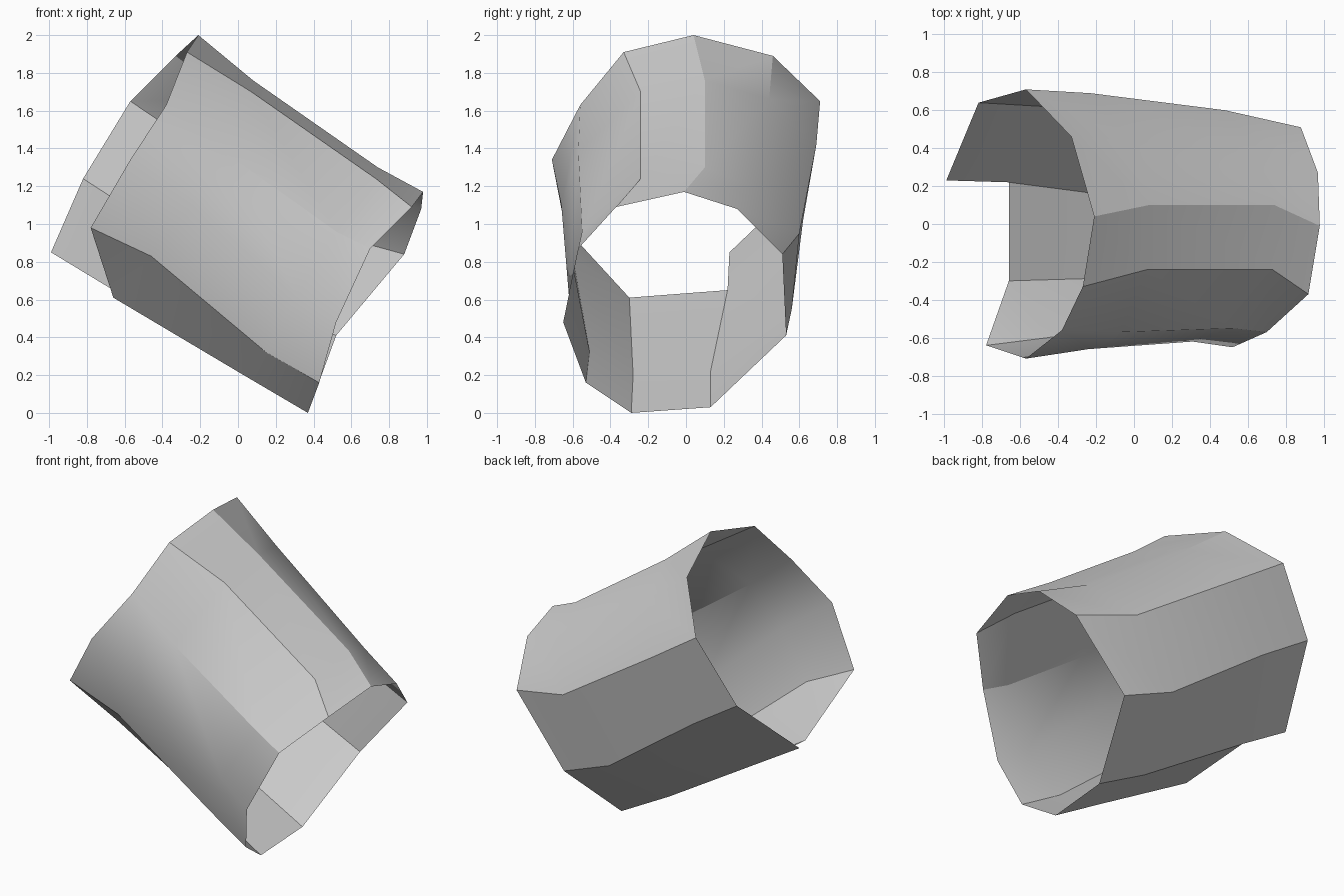
import bpy
import bmesh
import math

default_cube = bpy.data.objects.get("Cube")
if default_cube:
    bpy.data.objects.remove(default_cube, do_unlink=True)


def make_material(name, colour):
    material = bpy.data.materials.new(name)
    material.use_nodes = True
    material.diffuse_color = colour
    shader = material.node_tree.nodes["Principled BSDF"]
    shader.inputs["Base Color"].default_value = colour
    return material


# Lengthwise ribs of the tube, each a path from the upper to the lower mouth
ridge = [(-.21, .04, 2), (.08, .1, 1.76), (.74, .1, 1.3), (.98, -.01, 1.17)]
front_shoulder = [(-.27, -.33, 1.91), (.07, -.24, 1.7), (.73, -.24, 1.24), (.92, -.37, 1.09)]
front_upper = [(-.38, -.56, 1.63), (-.07, -.57, 1.38), (.52, -.55, .96), (.7, -.57, .87)]
front_middle = [(-.57, -.71, 1.34), (-.24, -.66, 1.1), (.31, -.62, .62), (.52, -.65, .48)]
front_lower = [(-.78, -.64, .98), (-.46, -.6, .83), (.15, -.51, .32), (.43, -.53, .16)]
front_keel = [None, (-.66, -.3, .61), (.03, -.28, .2), (.37, -.29, 0)]
back_keel = [(-.99, .23, .85), (-.66, .22, .65), (.03, .13, .22), (.38, .13, .03)]
back_lower = [(-.82, .64, 1.24), (-.48, .62, 1.02), (.17, .56, .55), (.52, .53, .41)]
back_middle = [(-.57, .71, 1.65), (-.23, .69, 1.42), (.48, .6, .95), (.88, .51, .84)]
back_shoulder = [(-.33, .46, 1.89), (-.03, .44, 1.66), (.67, .37, 1.19), (.97, .27, 1.08)]

ribs = [ridge, front_shoulder, front_upper, front_middle, front_lower,
        front_keel, back_keel, back_lower, back_middle, back_shoulder]

# Skin the tube between neighbouring ribs; the short keel leaves a notch
mesh_builder = bmesh.new()
rib_verts = [[mesh_builder.verts.new(point) if point else None for point in rib]
             for rib in ribs]

for index, rib in enumerate(rib_verts):
    neighbour = rib_verts[(index + 1) % len(rib_verts)]
    for step in range(len(rib) - 1):
        corners = [rib[step], neighbour[step], neighbour[step + 1], rib[step + 1]]
        corners = [corner for corner in corners if corner]
        notch = rib[step] is None
        if not notch:
            mesh_builder.faces.new(corners)

mesh = bpy.data.meshes.new("open_tube")
mesh_builder.to_mesh(mesh)
mesh_builder.free()
mesh.materials.append(make_material("plain_grey", (.6, .6, .6, 1)))

tube = bpy.data.objects.new("open_tube", mesh)
bpy.context.collection.objects.link(tube)

# Soft shading around the body with crisp strong creases
bpy.ops.object.select_all(action="DESELECT")
tube.select_set(True)
bpy.context.view_layer.objects.active = tube
bpy.ops.object.shade_smooth_by_angle(angle=math.radians(30))
